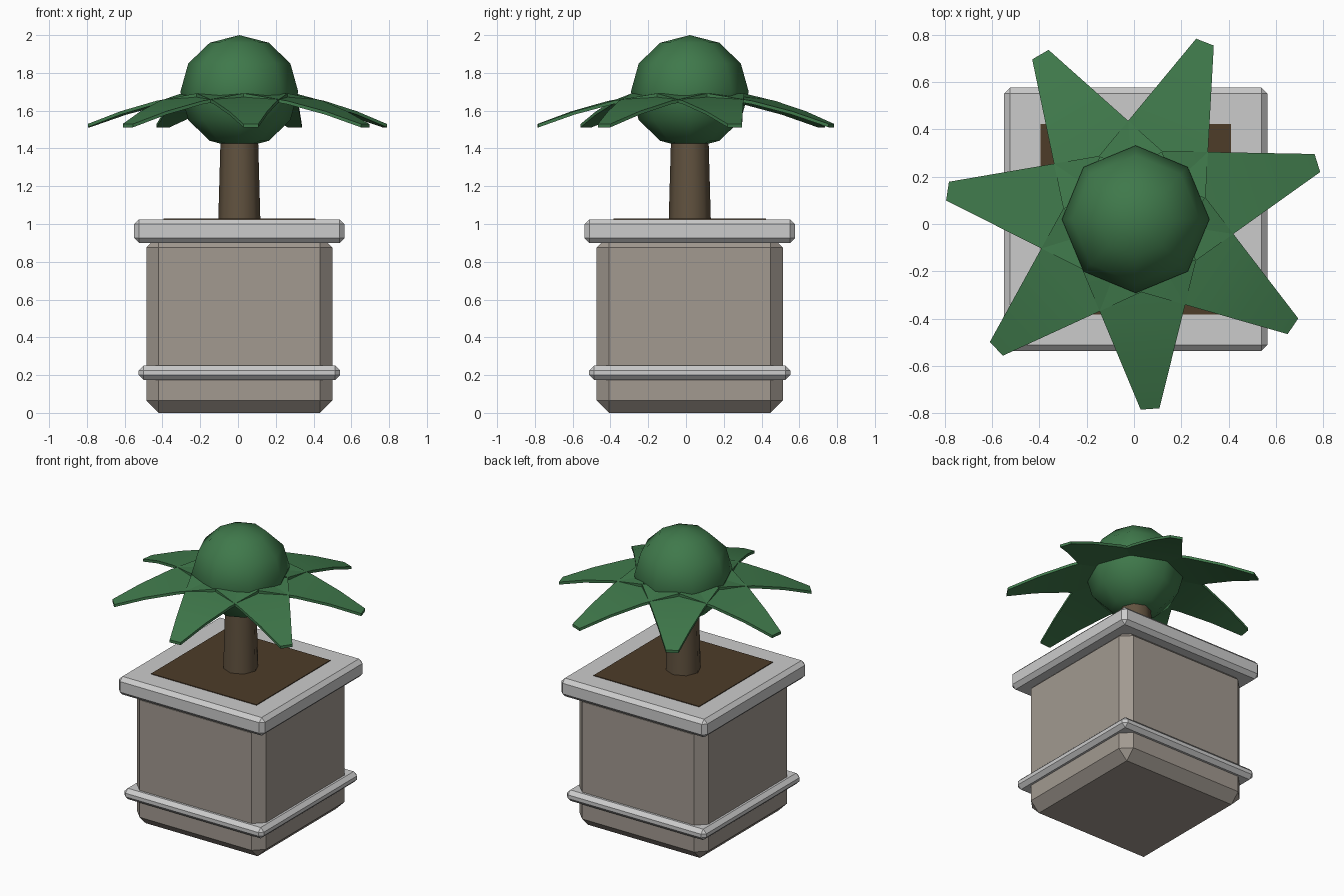
import bpy, bmesh, math
from mathutils import Matrix, Vector

if "Cube" in bpy.data.objects:
    bpy.data.objects.remove(bpy.data.objects["Cube"])

CX, CY = 0.007, 0.02  # shared vertical axis of all parts


def material(name, rgb):
    m = bpy.data.materials.new(name)
    m.diffuse_color = (*rgb, 1)
    m.use_nodes = True
    m.node_tree.nodes["Principled BSDF"].inputs["Base Color"].default_value = m.diffuse_color
    return m


STONE = material("warm_stone", (0.36, 0.32, 0.28))
SOIL = material("soil_brown", (0.075, 0.045, 0.022))
BARK = material("bark_brown", (0.12, 0.085, 0.05))
GREEN = material("leaf_green", (0.05, 0.19, 0.07))


def finish(name, bm, mat=None, smooth=None):
    bmesh.ops.recalc_face_normals(bm, faces=bm.faces)
    me = bpy.data.meshes.new(name)
    bm.to_mesh(me)
    bm.free()
    ob = bpy.data.objects.new(name, me)
    ob.location = (CX, CY, 0)
    bpy.context.collection.objects.link(ob)
    if mat:
        me.materials.append(mat)
    if smooth:
        bpy.ops.object.select_all(action='DESELECT')
        ob.select_set(True)
        bpy.context.view_layer.objects.active = ob
        bpy.ops.object.shade_smooth_by_angle(angle=math.radians(smooth))
    return ob


def slab(name, width, z0, z1, bevel=0, mat=None):
    """Square block between two heights with chamfered edges."""
    bm = bmesh.new()
    bmesh.ops.create_cube(bm, size=1, matrix=Matrix.Translation((0, 0, (z0 + z1) / 2))
                          @ Matrix.Diagonal((width, width, z1 - z0, 1)))
    if bevel:
        bmesh.ops.bevel(bm, geom=bm.edges[:], offset=bevel, segments=1,
                        affect='EDGES', profile=0.5)
    return finish(name, bm, mat)


# Planter: body, lower band, rim and soil
slab("planter_body", 0.985, 0.0, 0.94, 0.065, STONE)
slab("planter_band", 1.065, 0.175, 0.25, 0.025)
slab("planter_rim", 1.115, 0.90, 1.025, 0.026)
slab("soil", 0.805, 0.97, 1.03, 0, SOIL)

# Tapered trunk
bm = bmesh.new()
bmesh.ops.create_cone(bm, cap_ends=True, segments=8, radius1=0.112, radius2=0.098,
                      depth=0.5, matrix=Matrix.Translation((0, 0, 1.25)))
finish("trunk", bm, BARK, 50)

# Low-poly foliage ball
bm = bmesh.new()
bmesh.ops.create_uvsphere(bm, u_segments=8, v_segments=6, radius=1,
                          matrix=Matrix.Translation((0, 0, 1.70))
                          @ Matrix.Diagonal((0.312, 0.312, 0.30, 1)))
finish("foliage_ball", bm, GREEN, 60)

# Drooping leaves: (distance out, height of top face), straight taper to a blunt tip
PROFILE = [(0.19, 1.692), (0.42, 1.652), (0.62, 1.597), (0.805, 1.53)]
THICK = 0.018
for i in range(7):
    rot = Matrix.Rotation(math.radians(17.2) + i * math.tau / 7, 4, 'Z')
    bm = bmesh.new()
    rings = []
    for r, z in PROFILE:
        h = 0.04 + 0.33 * (0.805 - r)
        rings.append([bm.verts.new(rot @ Vector(p)) for p in
                      ((r, -h, z), (r, h, z), (r, h, z - THICK), (r, -h, z - THICK))])
    for a, b in zip(rings, rings[1:]):
        for k in range(4):
            n = (k + 1) % 4
            bm.faces.new((a[k], a[n], b[n], b[k]))
    bm.faces.new(rings[0])
    bm.faces.new(rings[-1])
    finish(f"leaf_{i + 1}", bm, GREEN, 30)
